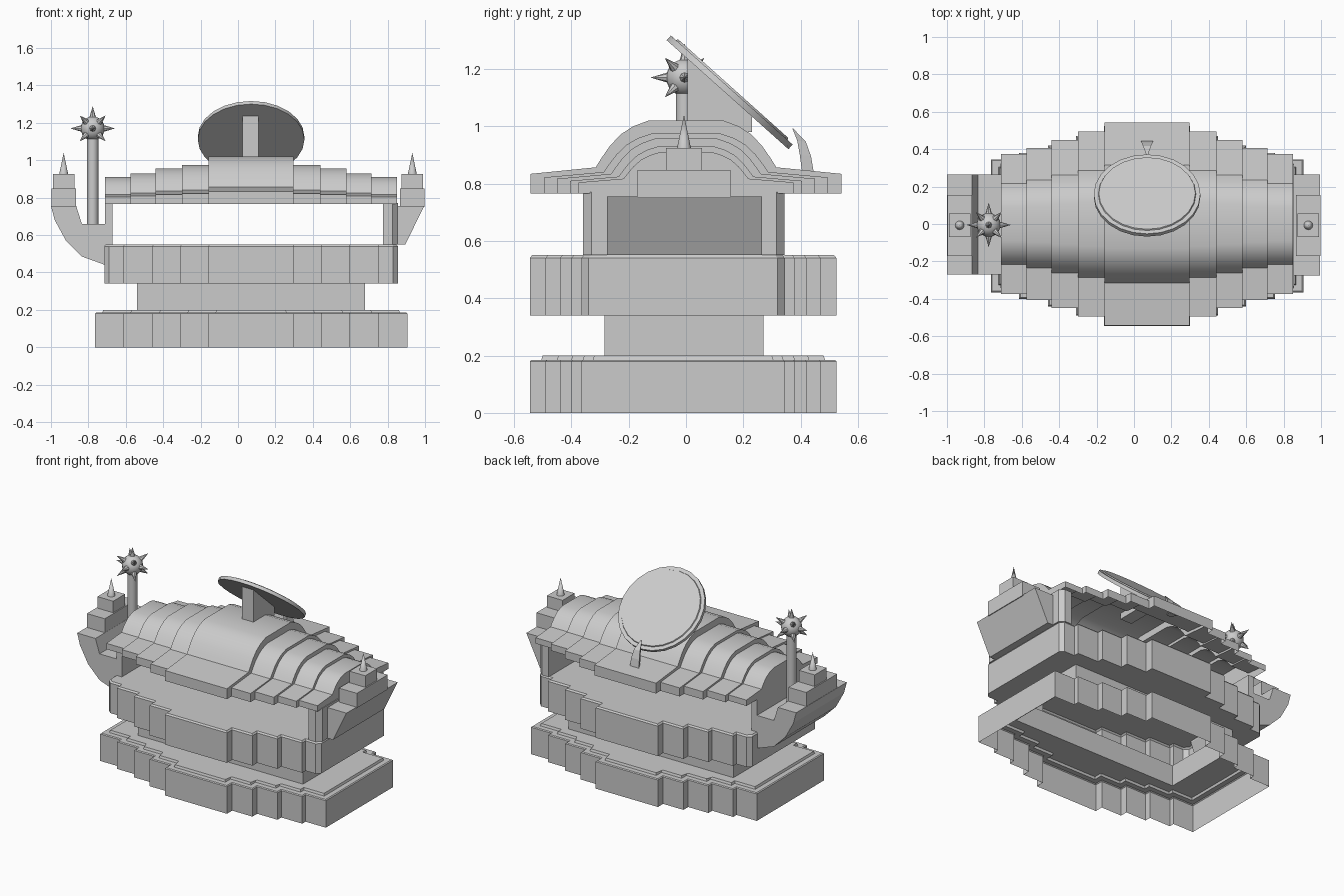
import bpy, bmesh, math
from mathutils import Vector, Matrix
from itertools import product

if "Cube" in bpy.data.objects:
    bpy.data.objects.remove(bpy.data.objects["Cube"])

CX, CY = 0.07, -0.01          # plan centre of the stepped hull


def finish(name, bm, smooth=None):
    bmesh.ops.remove_doubles(bm, verts=bm.verts, dist=1e-5)
    bmesh.ops.recalc_face_normals(bm, faces=bm.faces)
    me = bpy.data.meshes.new(name)
    bm.to_mesh(me)
    bm.free()
    ob = bpy.data.objects.new(name, me)
    bpy.context.collection.objects.link(ob)
    if smooth:
        bpy.ops.object.select_all(action='DESELECT')
        ob.select_set(True)
        bpy.context.view_layer.objects.active = ob
        bpy.ops.object.shade_smooth_by_angle(angle=math.radians(smooth))
    return ob


def loft(name, rings, closed=True, cap_start=True, cap_end=True, smooth=None):
    bm = bmesh.new()
    vs = [[bm.verts.new(p) for p in r] for r in rings]
    n = len(rings[0])
    for a, b in zip(vs, vs[1:]):
        for i in range(n if closed else n - 1):
            j = (i + 1) % n
            bm.faces.new((a[i], a[j], b[j], b[i]))
    if cap_start:
        bm.faces.new(vs[0])
    if cap_end:
        bm.faces.new(vs[-1])
    return finish(name, bm, smooth)


def box(name, x0, x1, y0, y1, z0, z1):
    q = [(x0, y0), (x1, y0), (x1, y1), (x0, y1)]
    return loft(name, [[(x, y, z) for x, y in q] for z in (z0, z1)])


def extrude_y(name, xz, y0, y1):
    return loft(name, [[(x, y, z) for x, z in xz] for y in (y0, y1)])


def cone(name, base, direction, r1, r2, length, seg, smooth=None):
    bm = bmesh.new()
    d = Vector(direction).normalized()
    m = (Matrix.Translation(Vector(base) + d * length / 2)
         @ d.to_track_quat('Z', 'Y').to_matrix().to_4x4())
    bmesh.ops.create_cone(bm, cap_ends=True, segments=seg, radius1=r1,
                          radius2=r2, depth=length, matrix=m)
    return finish(name, bm, smooth)


# Stepped hull: one open-bottomed shell (plinth, waist, deck)
def outline(z, end, inset=0.0, chamfer=0.0):
    steps = [(.23, .535), (.38, .48), (.53, .43), (.685, .39), (end, .355)]
    q = []
    for k, (x, w) in enumerate(steps):
        x, w = x - inset, w - inset
        if k:
            q.append((steps[k - 1][0] - inset, w))
        q.append((x - chamfer if k == 4 else x, w))
    q.append((end - inset, .355 - inset - chamfer))
    half = q + [(x, -y) for x, y in reversed(q)]
    full = half + [(-x, -y) for x, y in half]
    return [(x + CX, y + CY, z) for x, y in full]


def waist(z):
    return [(max(-.54, min(.68, x)), max(-.285, min(.27, y)), z)
            for x, y, _ in outline(z, .835)]


loft("hull", [outline(0, .835), outline(.18, .835), outline(.185, .835, .006),
              outline(.185, .835, .04), outline(.20, .835, .045),
              waist(.20), waist(.34),
              outline(.34, .785, 0, .025), outline(.54, .785, 0, .025),
              outline(.55, .785, .008, .025)], cap_start=False)

# Stepped arched roof, an open-bottomed shell lofted along x
ARCH = [(1, 0), (1, .27), (.58, .36), (.545, .48), (.49, .65),
        (.42, .81), (.34, .92), (.24, 1)]
ARCH += [(-y, z) for y, z in reversed(ARCH)]


def arch(x, w, top):
    return [(x, y * w, .765 + z * (top - .765)) for y, z in ARCH]


sections = [(.78, .375, .91), (.645, .405, .93), (.51, .45, .957),
            (.37, .495, .975), (.228, .543, 1.02)]
rings = []
for i, (e, w, t) in enumerate(sections):
    nxt = sections[i + 1][0] if i < 4 else -.228
    rings += [arch(CX - e, w, t), arch(CX - nxt, w, t)]
for i in range(3, -1, -1):
    e, w, t = sections[i]
    rings += [arch(CX + sections[i + 1][0], w, t), arch(CX + e, w, t)]
loft("roof", rings, closed=False, smooth=32)

# Curved prow and wedge stern
extrude_y("prow", [(-1, .755), (-.98, .68), (-.92, .57), (-.835, .485),
                   (-.71, .44), (-.67, .54), (-.67, .77), (-.71, .77),
                   (-.71, .66), (-.835, .66), (-.865, .755)], -.27, .265)
extrude_y("stern", [(.85, .55), (.895, .55), (.995, .755), (.85, .755)],
          -.275, .265)
panel = [(.775, -.36), (.825, -.36), (.855, -.33),
         (.855, .315), (.825, .343), (.775, .343)]
loft("stern_wall", [[(x, y, z) for x, y in panel] for z in (.55, .77)])

# Tiered turrets with spikes at both ends
for s, end in ((-1, "prow"), (1, "stern")):
    c = s * .932
    box(end + "_tier_low", c - .066, c + .066, -.17, .155, .75, .848)
    box(end + "_tier_high", c - .058, c + .058, -.07, .055, .848, .925)
    cone(end + "_spike", (c, -.007, .925), (0, 0, 1), .024, 0, .115, 12, 40)

# Spiked ball on a post
BALL = Vector((-.777, -.005, 1.17))
cone("ball_post", (BALL.x, BALL.y, .65), (0, 0, 1), .03, .03, .48, 16, 40)
bm = bmesh.new()
bmesh.ops.create_uvsphere(bm, u_segments=20, v_segments=12, radius=.064,
                          matrix=Matrix.Translation(BALL))
finish("spiked_ball", bm, 40)
for d in product((-1, 0, 1), repeat=3):
    n = sum(map(abs, d))
    if n in (1, 3) and d != (0, 0, -1):
        u = Vector(d).normalized()
        cone("ball_spike", BALL + u * .055, u, .019, 0, .064, 8, 40)

# Tilted disc with a raised face
nrm = Vector((0, .667, .745)).normalized()
disc = Vector((CX, .145, 1.11))
cone("disc", disc, nrm, .285, .285, .022, 24, 30)
cone("disc_face", disc + nrm * .02, nrm, .262, .258, .009, 24, 30)

# Wedge support under the disc
wedge = [(.005, .98), (.23, .98), (.23, 1.04), (.005, 1.24)]
loft("disc_support", [[(x, y, z) for y, z in wedge] for x in (.025, .11)])

# Curved tapering fin behind the disc
fin = [(.37, .375, .995, .006), (.388, .418, .95, .022),
       (.397, .436, .90, .03), (.405, .446, .84, .033)]
loft("rear_fin", [[(CX - .4 * w, a, z), (CX + .4 * w, a, z),
                   (CX + w, b, z - .004), (CX - w, b, z - .004)]
                  for a, b, z, w in fin])
